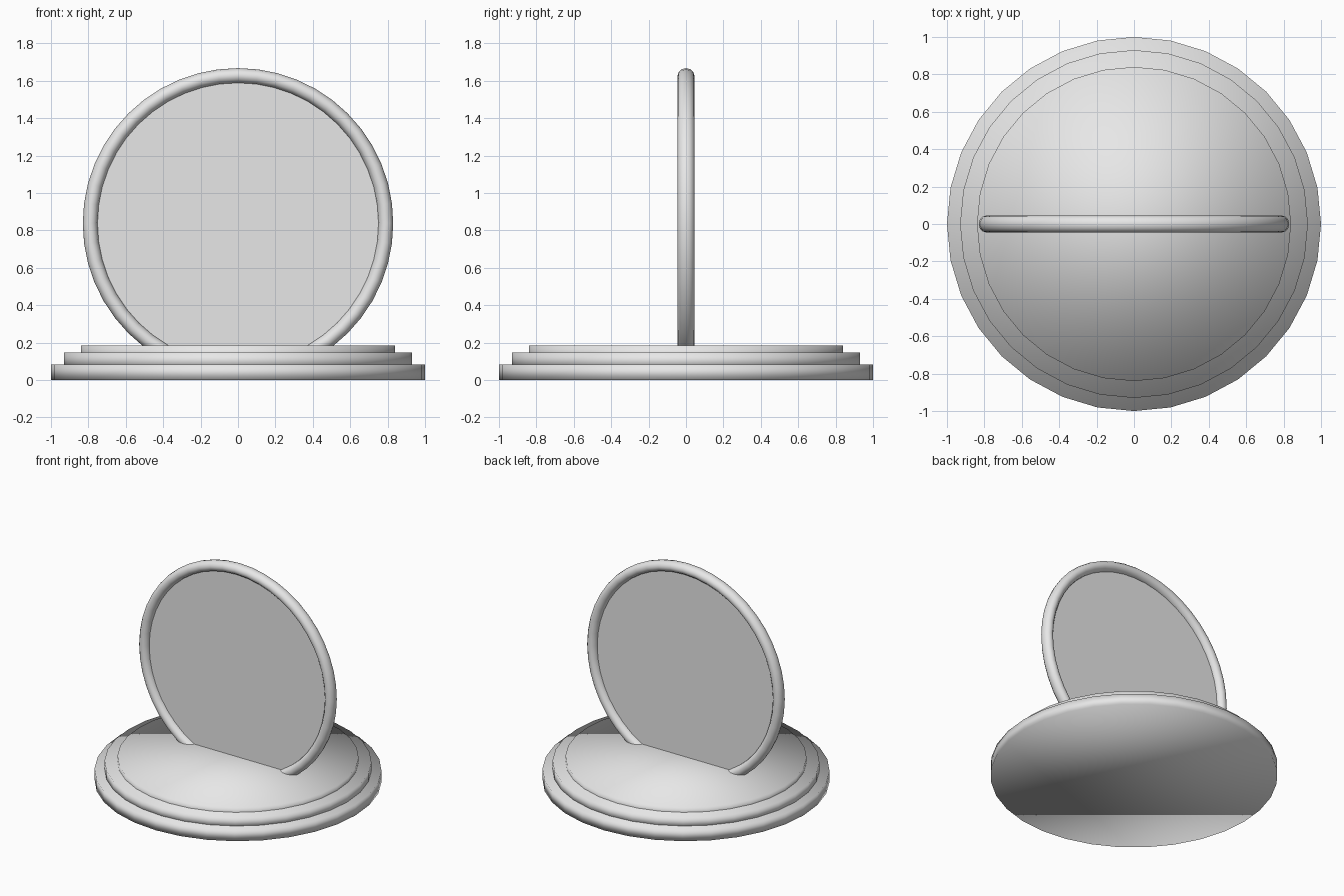
import bpy, math

if "Cube" in bpy.data.objects:
    bpy.data.objects.remove(bpy.data.objects["Cube"])

grey = bpy.data.materials.new("light grey")
grey.diffuse_color = (0.8, 0.8, 0.8, 1)
grey.use_nodes = True
grey.node_tree.nodes["Principled BSDF"].inputs["Base Color"].default_value = grey.diffuse_color


def finish(name):
    ob = bpy.context.object
    ob.name = name
    ob.data.materials.append(grey)
    return ob


# Stepped round base: three overlapping, fully smooth-shaded discs
TIER_H = 0.084
for name, radius, top in (("base_lower", 1.0, 0.084),
                          ("base_middle", 0.93, 0.147),
                          ("base_upper", 0.84, 0.184)):
    bpy.ops.mesh.primitive_cylinder_add(vertices=32, radius=radius, depth=TIER_H,
                                        location=(0, 0, top - TIER_H / 2))
    finish(name)
    bpy.ops.object.shade_smooth()

# Upright ring, slightly deeper than it is wide, sunk into the base
RING_Z = 0.838
UPRIGHT = (math.pi / 2, 0, 0)
bpy.ops.mesh.primitive_torus_add(major_segments=48, minor_segments=12,
                                 major_radius=0.79, minor_radius=0.04,
                                 location=(0, 0, RING_Z), rotation=UPRIGHT)
ring = finish("ring")
ring.scale.z = 1.13
bpy.ops.object.shade_smooth()

# Thin panel filling the ring
bpy.ops.mesh.primitive_cylinder_add(vertices=48, radius=0.775, depth=0.01,
                                    location=(0, 0, RING_Z), rotation=UPRIGHT)
finish("panel")
bpy.ops.object.shade_smooth_by_angle(angle=math.radians(30))
